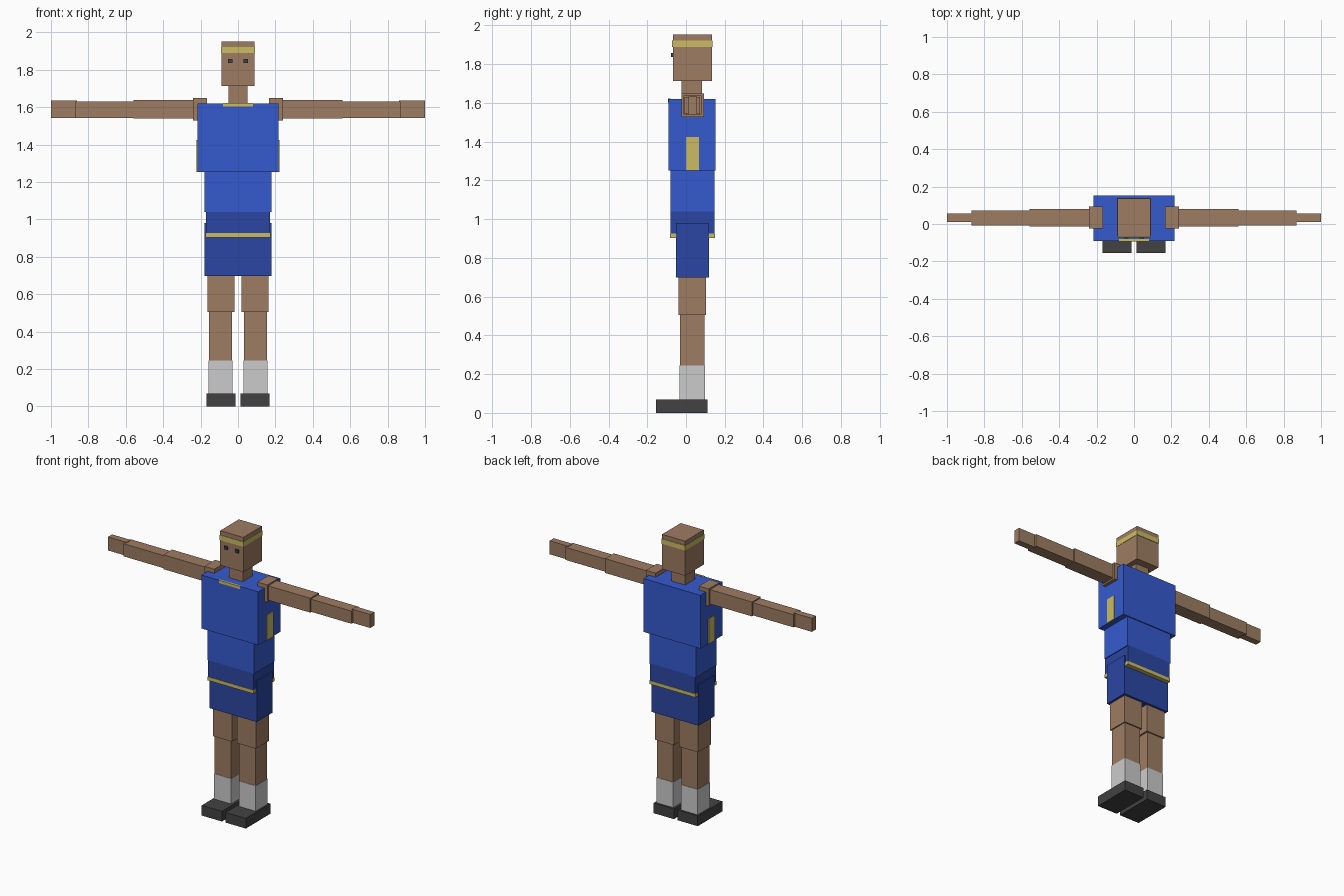
import bpy
import bmesh
from mathutils import Vector

cube = bpy.data.objects.get("Cube")
if cube:
    bpy.data.objects.remove(cube, do_unlink=True)


def material(name, *rgb):
    """Flat material from 0-255 display values, stored as linear."""
    lin = [((c / 255 + 0.055) / 1.055) ** 2.4 for c in rgb]
    m = bpy.data.materials.new(name)
    m.use_nodes = True
    m.diffuse_color = (*lin, 1)
    m.node_tree.nodes["Principled BSDF"].inputs["Base Color"].default_value = (*lin, 1)
    return m


SKIN = material("skin", 158, 125, 99)
SHIRT = material("shirt blue", 53, 90, 206)
SHORTS = material("shorts blue", 43, 70, 163)
TRIM = material("trim yellow", 203, 188, 99)
SOCK = material("sock white", 203, 203, 203)
SHOE = material("shoe charcoal", 66, 66, 66)


def box(name, mat, x, y, z):
    """Box spanning the (low, high) ranges on each axis."""
    lo, hi = Vector((x[0], y[0], z[0])), Vector((x[1], y[1], z[1]))
    bm = bmesh.new()
    bmesh.ops.create_cube(bm, size=1)
    bmesh.ops.scale(bm, vec=hi - lo, verts=bm.verts)
    mesh = bpy.data.meshes.new(name)
    bm.to_mesh(mesh)
    bm.free()
    mesh.materials.append(mat)
    ob = bpy.data.objects.new(name, mesh)
    ob.location = (lo + hi) / 2
    bpy.context.collection.objects.link(ob)
    return ob


def centred(name, mat, half, y, z):
    return box(name, mat, (-half, half), y, z)


def pair(name, mat, x, y, z):
    """The same box on the left (+x) and right (-x)."""
    box("left_" + name, mat, x, y, z)
    box("right_" + name, mat, (-x[1], -x[0]), y, z)


# Head and neck
centred("head", SKIN, 0.088, (-0.068, 0.135), (1.713, 1.952))
centred("headband", TRIM, 0.09, (-0.071, 0.138), (1.888, 1.922))
centred("neck", SKIN, 0.052, (-0.022, 0.083), (1.58, 1.72))
pair("eye", SHOE, (0.03, 0.054), (-0.078, -0.06), (1.836, 1.858))

# Shirt
centred("chest", SHIRT, 0.217, (-0.09, 0.153), (1.252, 1.62))
centred("belly", SHIRT, 0.178, (-0.079, 0.146), (1.04, 1.27))
centred("collar", TRIM, 0.08, (-0.093, -0.08), (1.602, 1.622))
pair("side_stripe", TRIM, (0.214, 0.222), (0.0, 0.068), (1.252, 1.425))

# Shorts and belt
centred("hips", SHORTS, 0.172, (-0.079, 0.146), (0.91, 1.045))
centred("belt", TRIM, 0.175, (-0.082, 0.149), (0.903, 0.927))
centred("shorts_legs", SHORTS, 0.18, (-0.052, 0.119), (0.698, 0.98))

# Arms
pair("shoulder", SKIN, (0.165, 0.24), (-0.023, 0.094), (1.528, 1.648))
pair("upper_arm", SKIN, (0.2, 0.56), (-0.013, 0.081), (1.539, 1.638))
pair("forearm", SKIN, (0.54, 0.87), (-0.007, 0.072), (1.543, 1.63))
pair("hand", SKIN, (0.86, 1.0), (0.012, 0.057), (1.541, 1.634))

# Legs
pair("thigh", SKIN, (0.019, 0.164), (-0.04, 0.104), (0.505, 0.72))
pair("shin", SKIN, (0.031, 0.156), (-0.031, 0.095), (0.23, 0.52))
pair("sock", SOCK, (0.029, 0.158), (-0.033, 0.098), (0.05, 0.244))
pair("shoe", SHOE, (0.014, 0.168), (-0.155, 0.112), (0.0, 0.07))
